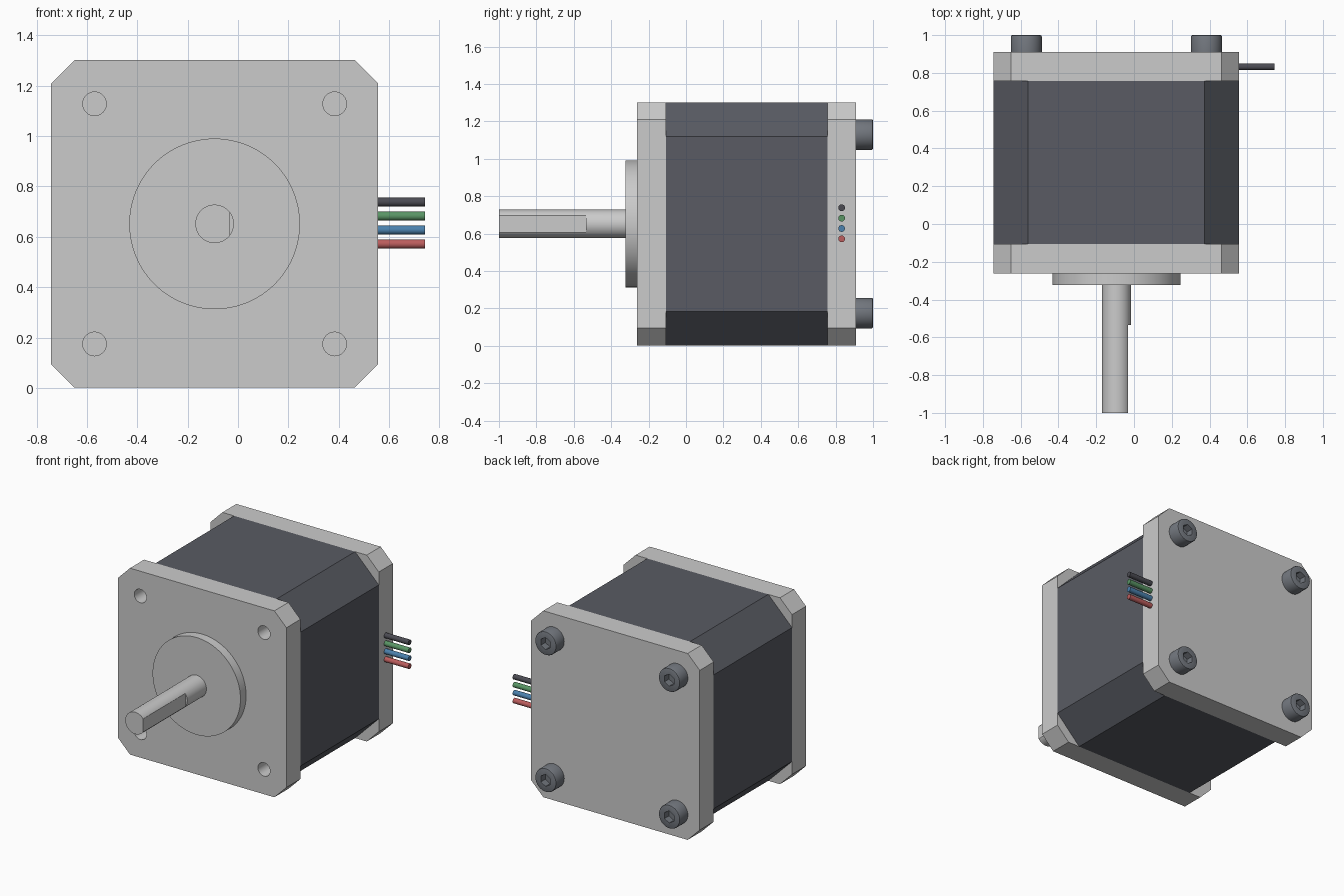
import bpy, bmesh, math
from mathutils import Matrix

if "Cube" in bpy.data.objects:
    bpy.data.objects.remove(bpy.data.objects["Cube"])

CX, CZ, HALF = -0.093, 0.6515, 0.65   # motor axis and half width
HOLE = 0.477                          # bolt offset from the axis
CORNERS = [(CX + sx * HOLE, CZ + sz * HOLE) for sx in (-1, 1) for sz in (-1, 1)]


def material(name, rgb):
    m = bpy.data.materials.new(name)
    m.diffuse_color = (*rgb, 1)
    m.use_nodes = True
    m.node_tree.nodes["Principled BSDF"].inputs["Base Color"].default_value = m.diffuse_color
    return m


def add(name, bm, mat=None, smooth=False):
    bmesh.ops.recalc_face_normals(bm, faces=bm.faces)
    me = bpy.data.meshes.new(name)
    bm.to_mesh(me)
    bm.free()
    ob = bpy.data.objects.new(name, me)
    bpy.context.collection.objects.link(ob)
    if mat:
        me.materials.append(mat)
    if smooth:
        shade(ob)
    return ob


def shade(ob):
    bpy.ops.object.select_all(action='DESELECT')
    ob.select_set(True)
    bpy.context.view_layer.objects.active = ob
    bpy.ops.object.shade_smooth_by_angle(angle=math.radians(30))


def octagon(name, y0, y1, chamfer, mat=None):
    """Square slab along y with chamfered corners."""
    a, b = HALF, HALF - chamfer
    pts = [(a, -b), (a, b), (b, a), (-b, a), (-a, b), (-a, -b), (-b, -a), (b, -a)]
    bm = bmesh.new()
    face = bm.faces.new([bm.verts.new((CX + x, y0, CZ + z)) for x, z in pts])
    ext = bmesh.ops.extrude_face_region(bm, geom=[face], use_keep_orig=True)
    for v in ext['geom']:
        if isinstance(v, bmesh.types.BMVert):
            v.co.y = y1
    return add(name, bm, mat)


def cylinder(name, r, y0, y1, x=CX, z=CZ, n=48, mat=None, bevel=0):
    """Cylinder along y; bevel rounds both rims."""
    bm = bmesh.new()
    m = Matrix.Translation((x, (y0 + y1) / 2, z)) @ Matrix.Rotation(math.pi / 2, 4, 'X')
    bmesh.ops.create_cone(bm, cap_ends=True, segments=n, radius1=r, radius2=r,
                          depth=y1 - y0, matrix=m)
    if bevel:
        rim = [e for e in bm.edges if any(len(f.verts) > 4 for f in e.link_faces)
               and e.verts[0].co.y > (y0 + y1) / 2 and e.verts[1].co.y > (y0 + y1) / 2]
        bmesh.ops.bevel(bm, geom=rim, offset=bevel, segments=2, profile=0.5, affect='EDGES')
    return add(name, bm, mat, n > 8)


def cut(ob, cutter):
    """Subtract the cutter, then delete it."""
    cutter.hide_render = True
    mod = ob.modifiers.new("cut", 'BOOLEAN')
    mod.object, mod.operation, mod.solver = cutter, 'DIFFERENCE', 'EXACT'
    bpy.context.view_layer.objects.active = ob
    bpy.ops.object.modifier_apply(modifier=mod.name)
    bpy.data.objects.remove(cutter)


dark = material("dark_steel", (0.10, 0.105, 0.125))
steel = material("screw_steel", (0.17, 0.185, 0.21))

# Laminated body between two end plates
octagon("motor_body", -0.107, 0.756, 0.183, dark)
front = octagon("front_plate", -0.262, -0.107, 0.093)
octagon("rear_plate", 0.756, 0.91, 0.093)

# Mounting holes in the front plate
for x, z in CORNERS:
    cut(front, cylinder("hole_cutter", 0.047, -0.4, -0.15, x, z, 32))
shade(front)

# Raised pilot ring and output shaft with its flat
cylinder("pilot_boss", 0.339, -0.324, -0.262, n=96)
shaft = cylinder("shaft", 0.0765, -1.0, -0.324, n=48)
bm = bmesh.new()
bmesh.ops.create_cube(bm, size=1, matrix=Matrix.Translation((CX + 0.061 + 0.1, -0.785, CZ))
                      @ Matrix.Diagonal((0.2, 0.5, 0.3, 1)))
cut(shaft, add("flat_cutter", bm))
shade(shaft)

# Socket head screws on the rear plate
for x, z in CORNERS:
    screw = cylinder("rear_screw", 0.082, 0.91, 1.0, x, z, 40, steel, 0.008)
    cut(screw, cylinder("hex_cutter", 0.042, 0.95, 1.1, x, z, 6))
    shade(screw)

# Four lead wires leaving the right side of the rear plate
wires = [("black", (0.07, 0.07, 0.085)), ("green", (0.10, 0.30, 0.13)),
         ("blue", (0.07, 0.22, 0.42)), ("red", (0.50, 0.11, 0.11))]
for i, (name, rgb) in enumerate(wires):
    bm = bmesh.new()
    m = (Matrix.Translation((0.65, 0.832, 0.738 - i * 0.0555))
         @ Matrix.Rotation(math.pi / 2, 4, 'Y'))
    bmesh.ops.create_cone(bm, cap_ends=True, segments=20, radius1=0.018, radius2=0.018,
                          depth=0.186, matrix=m)
    add(name + "_wire", bm, material(name + "_insulation", rgb), True)
